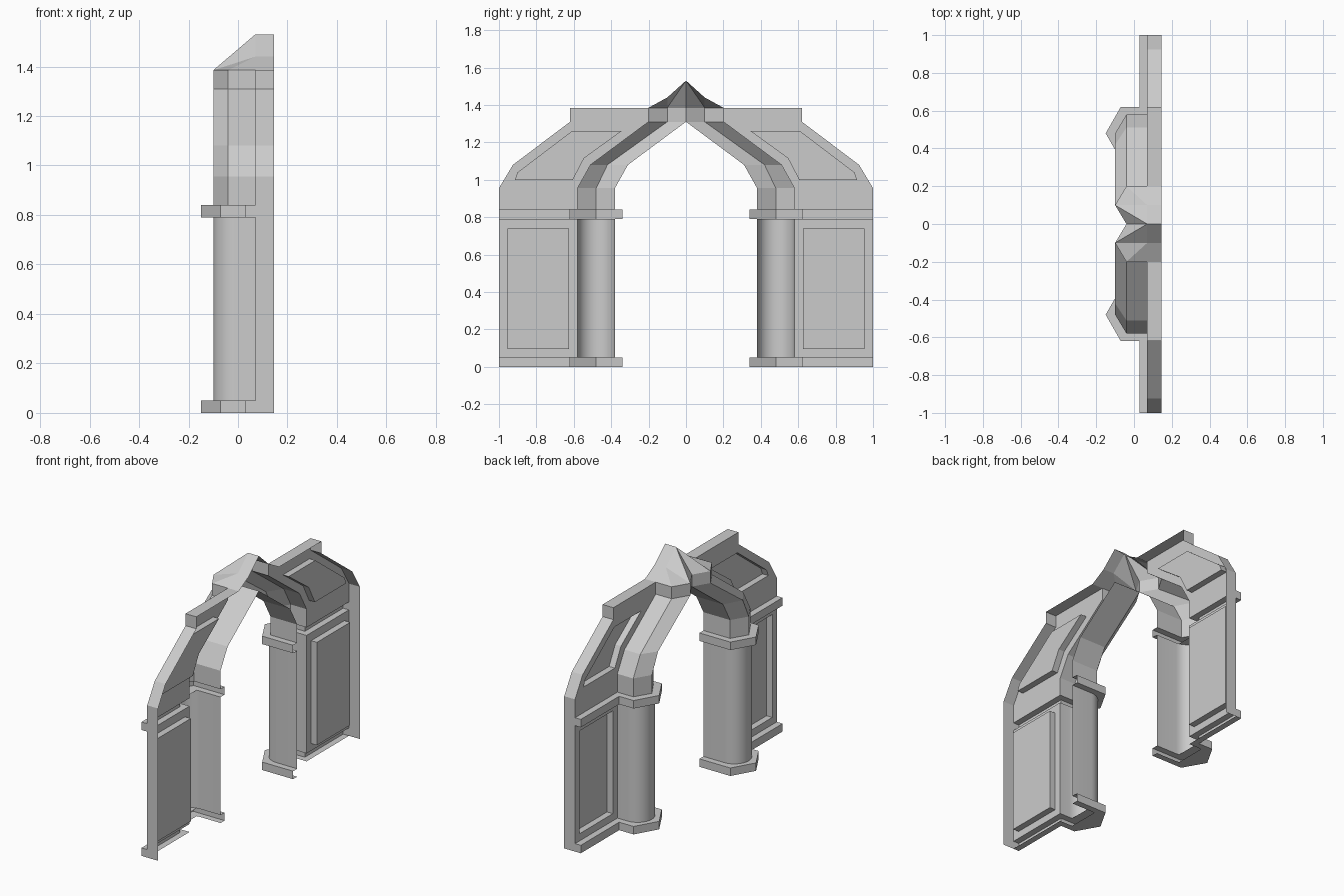
import bpy
import bmesh
from math import cos, sin, pi
from mathutils import Vector

cube = bpy.data.objects.get("Cube")
if cube:
    bpy.data.objects.remove(cube, do_unlink=True)

# One stone colour for everything
stone = bpy.data.materials.new("grey_stone")
stone.use_nodes = True
GREY = (0.6, 0.6, 0.6, 1.0)
stone.diffuse_color = GREY
stone.node_tree.nodes["Principled BSDF"].inputs["Base Color"].default_value = GREY

# Depths from the foremost arch edge to the open back
WALL, BACK, RECESS = 0.07, 0.145, 0.11
SHOULDER, NOSE = -0.04, -0.1
LEDGE = 0.03


def finish(name, bm, facing, smooth=False):
    """Turn the shell towards 'facing', mirror it across y, add it to the scene."""
    bmesh.ops.remove_doubles(bm, verts=bm.verts, dist=0.0001)
    bmesh.ops.recalc_face_normals(bm, faces=bm.faces)
    bm.normal_update()
    total = sum((f.normal * f.calc_area() for f in bm.faces), Vector())
    if total.dot(Vector(facing)) < 0:
        bmesh.ops.reverse_faces(bm, faces=bm.faces)
    mesh = bpy.data.meshes.new(name)
    bm.to_mesh(mesh)
    bm.free()
    mesh.materials.append(stone)
    obj = bpy.data.objects.new(name, mesh)
    bpy.context.collection.objects.link(obj)
    mirror = obj.modifiers.new("Mirror", "MIRROR")
    mirror.use_axis = (False, True, False)
    if smooth:
        bpy.ops.object.select_all(action="DESELECT")
        obj.select_set(True)
        bpy.context.view_layer.objects.active = obj
        bpy.ops.object.shade_smooth_by_angle()
    return obj


def face(bm, points):
    return bm.faces.new([bm.verts.new(p) for p in points])


def loft(bm, rows):
    """Quads between successive rows of points."""
    for a, b in zip(rows, rows[1:]):
        for i in range(len(a) - 1):
            face(bm, (a[i], a[i + 1], b[i + 1], b[i]))


def at_height(path, z):
    return [(x, y, z) for x, y in path]


def at_depth(path, x):
    return [(x, y, z) for y, z in path]


# Column: half round front with straight sides
column_path = [(WALL, 0.58)]
column_path += [(-0.1 * sin(pi * i / 16), 0.48 + 0.1 * cos(pi * i / 16)) for i in range(17)]
column_path += [(BACK, 0.38)]
bm = bmesh.new()
loft(bm, [at_height(column_path, z) for z in (0.05, 0.79)])
finish("columns", bm, (-1, 0, 0), smooth=True)

# Pointed arch: faceted moulding swept up to the apex
def arch_section(outer, middle, inner):
    return [(WALL, outer), (SHOULDER, outer), (NOSE, middle), (SHOULDER, inner), (BACK, inner)]


foot = arch_section(0.58, 0.48, 0.38)
bm = bmesh.new()
loft(bm, [at_height(foot, 0.84), at_height(foot, 0.955),
          at_height(arch_section(0.51, 0.42, 0.31), 1.08),
          at_height(arch_section(0.2, 0.1, 0.0), 1.31)])
finish("arch_moulding", bm, (-1, 0, 0))

# Ledges: angular plinth and capital continuing along the wall
ledge_path = [(LEDGE, 1), (LEDGE, 0.62), (-0.07, 0.62), (-0.15, 0.48), (-0.07, 0.34), (BACK, 0.34)]


def ledge(name, low, high, under, over):
    bm = bmesh.new()
    loft(bm, [at_height(ledge_path, z) for z in (low, high)])
    for z, inner in ((low, under), (high, over)):
        cap = face(bm, at_height(ledge_path + inner[::-1] + [(WALL, 1)], z))
        bmesh.ops.triangulate(bm, faces=[cap])
    face(bm, [(LEDGE, 1, low), (WALL, 1, low), (WALL, 1, high), (LEDGE, 1, high)])
    finish(name, bm, (-1, 0, 0))


ledge("base_ledges", 0, 0.05, column_path, column_path)
ledge("capital_ledges", 0.79, 0.84, column_path, foot)


# Wall panels: flat field with a sunken centre
def panel(name, outline, sunken):
    bm = bmesh.new()
    edges = []
    for loop in (outline, sunken):
        verts = [bm.verts.new(p) for p in at_depth(loop, WALL)]
        edges += [bm.edges.new((v, verts[i - 1])) for i, v in enumerate(verts)]
    bmesh.ops.triangle_fill(bm, edges=edges, use_beauty=True, use_dissolve=False)
    closed = sunken + sunken[:1]
    loft(bm, [at_depth(closed, WALL), at_depth(closed, RECESS)])
    face(bm, at_depth(sunken, RECESS))
    finish(name, bm, (-1, 0, 0))


panel("lower_panels",
      [(0.58, 0.05), (1, 0.05), (1, 0.79), (0.58, 0.79)],
      [(0.625, 0.095), (0.955, 0.095), (0.955, 0.74), (0.625, 0.74)])
outer_edge = [(1, 0.955), (0.925, 1.08), (0.62, 1.31), (0.62, 1.385), (0.2, 1.385)]
panel("upper_panels",
      [(0.58, 0.84), (1, 0.84)] + outer_edge + [(0.2, 1.31), (0.51, 1.08), (0.58, 0.955)],
      [(0.345, 1.26), (0.61, 1.26), (0.9, 1.04), (0.915, 1.0), (0.605, 1.0), (0.545, 1.115)])

# Outer rim returning to the open back
bm = bmesh.new()
rim = [(1, 0)] + outer_edge
loft(bm, [at_depth(rim, WALL), at_depth(rim, BACK)])
finish("outer_rim", bm, (0, 1, 1))

# Peak: upright band above the arch with a faceted cap
band = [(WALL, 0.2), (SHOULDER, 0.2), (NOSE, 0.1), (SHOULDER, 0)]
bm = bmesh.new()
loft(bm, [at_height(band, z) for z in (1.31, 1.385)])
hip, shoulder, nose, centre = at_height(band, 1.385)
slope = [(0.2, 1.385), (0.1, 1.44), (0, 1.53)]
_, bend, apex = at_depth(slope, WALL)
for corners in ((centre, nose, apex), (nose, bend, apex),
                (nose, shoulder, bend), (shoulder, hip, bend)):
    face(bm, corners)
loft(bm, [at_depth(slope, WALL), at_depth(slope, BACK)])
finish("peak_cap", bm, (-1, 0, 1))
